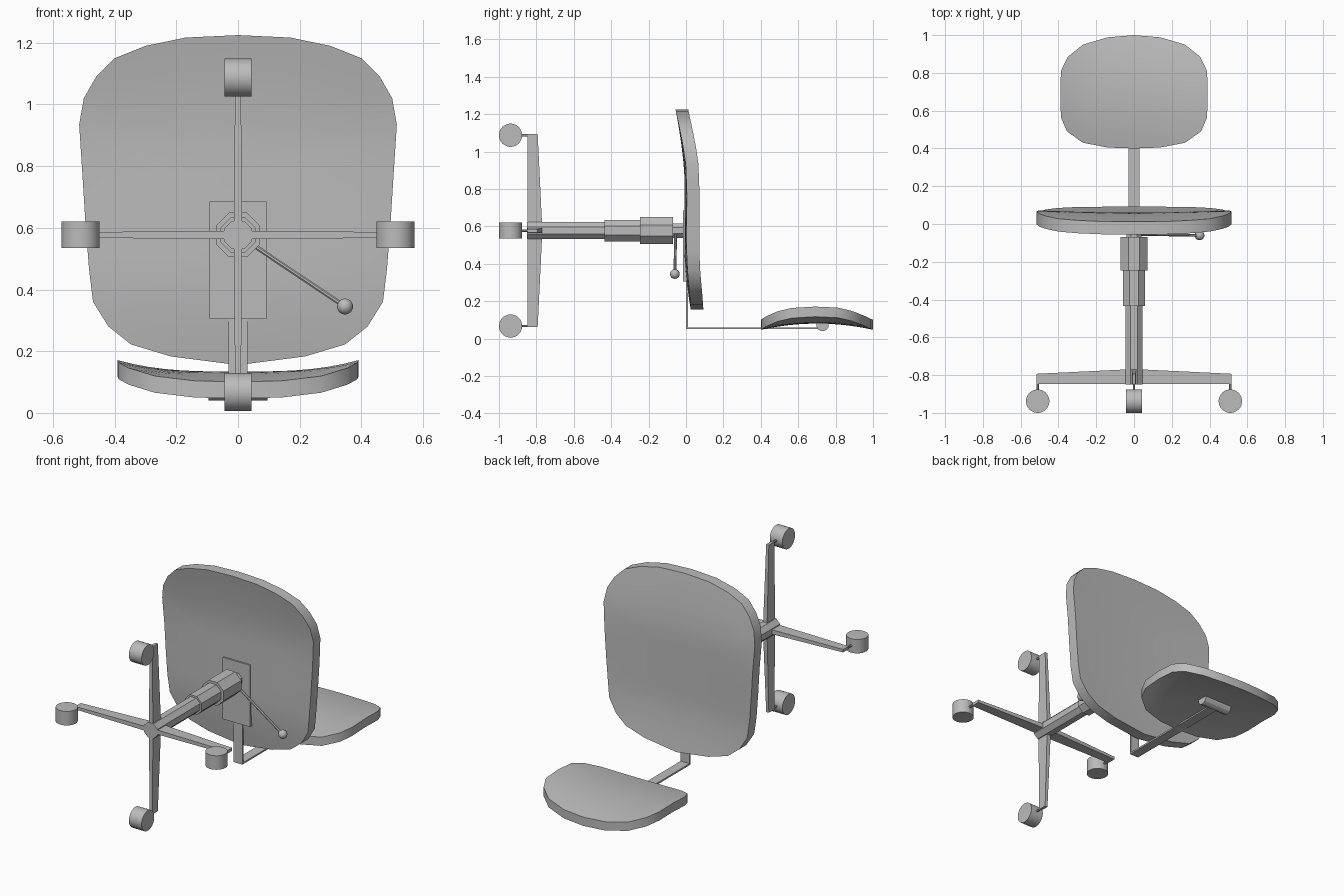
import bpy, bmesh, math
from mathutils import Vector, Matrix

old = bpy.data.objects.get("Cube")
if old:
    bpy.data.objects.remove(old)

GREY = (0.5, 0.5, 0.5, 1)
mat = bpy.data.materials.new("plain grey")
mat.use_nodes = True
mat.diffuse_color = GREY
mat.node_tree.nodes["Principled BSDF"].inputs["Base Color"].default_value = GREY

AXIS_Z = 0.577          # height of the column axis; the chair lies on its back
HUB = Vector((0, 0, AXIS_Z))


def finish(name, bm, smooth=False):
    bmesh.ops.recalc_face_normals(bm, faces=bm.faces)
    me = bpy.data.meshes.new(name)
    bm.to_mesh(me)
    bm.free()
    me.materials.append(mat)
    ob = bpy.data.objects.new(name, me)
    bpy.context.collection.objects.link(ob)
    if smooth:
        bpy.ops.object.select_all(action='DESELECT')
        ob.select_set(True)
        bpy.context.view_layer.objects.active = ob
        bpy.ops.object.shade_smooth_by_angle(angle=math.radians(35))
    return ob


def box(name, lo, hi):
    bm = bmesh.new()
    lo, hi = Vector(lo), Vector(hi)
    bmesh.ops.create_cube(bm, size=1, matrix=Matrix.Translation((lo + hi) / 2)
                          @ Matrix.Diagonal((*(hi - lo), 1)))
    return finish(name, bm)


def rod(name, a, b, radius, sides, smooth=False):
    a, b = Vector(a), Vector(b)
    turn = (b - a).to_track_quat('Z', 'Y').to_matrix().to_4x4()
    spin = Matrix.Rotation(math.pi / sides, 4, 'Z')
    bm = bmesh.new()
    bmesh.ops.create_cone(bm, cap_ends=True, segments=sides, radius1=radius, radius2=radius,
                          depth=(b - a).length,
                          matrix=Matrix.Translation((a + b) / 2) @ turn @ spin)
    return finish(name, bm, smooth)


def cushion(name, half, centre, surface, thickness):
    """Bent slab: rings shrink from a mirrored outline to its centre."""
    outline = half + [(-u, v) for u, v in half[-2:0:-1]]
    n, rings = len(outline), 8
    bm = bmesh.new()
    sheets = []
    for offset in (Vector(), Vector(thickness)):
        grid = []
        for r in range(1, rings + 1):
            s = r / rings
            grid.append([bm.verts.new(surface(u * s, centre + (v - centre) * s) + offset)
                         for u, v in outline])
        mid = bm.verts.new(surface(0, centre) + offset)
        for i in range(n):
            j = (i + 1) % n
            bm.faces.new((mid, grid[0][i], grid[0][j]))
            for a, b in zip(grid, grid[1:]):
                bm.faces.new((a[i], b[i], b[j], a[j]))
        sheets.append(grid[-1])
    low, top = sheets
    for i in range(n):
        j = (i + 1) % n
        bm.faces.new((low[i], low[j], top[j], top[i]))
    return finish(name, bm, True)


# Seat: waterfall front edge and raised rear edge
def seat_surface(x, z):
    front = max(0, (z - 0.85) / 0.375) ** 1.5
    rear = max(0, (0.45 - z) / 0.3) ** 1.5
    dish = 0.012 * ((x / 0.5) ** 2 - 1)
    return Vector((x, 0.004 - 0.06 * front + 0.034 * rear + dish * (1 - min(front, 1)), z))


seat_half = [(0, 1.225), (.17, 1.217), (.3, 1.19), (.4, 1.15), (.46, 1.09), (.5, 1.02),
             (.515, .935), (.505, .78), (.495, .62), (.483, .465), (.47, .36), (.42, .28),
             (.347, .222), (.217, .183), (0, .155)]
cushion("seat", seat_half, 0.66, seat_surface, (0, 0.068, 0))


# Backrest: bulges along its height, with sides wrapping forward
def back_surface(x, y):
    bulge = 0.033 * (1 - ((y - 0.7) / 0.3) ** 2)
    return Vector((x, y, 0.047 + bulge + 0.036 * abs(x / 0.387) ** 3))


back_half = [(0, 1), (.14, .988), (.27, .95), (.35, .886), (.387, .81), (.39, .69),
             (.387, .565), (.355, .49), (.27, .43), (.14, .405), (0, .4)]
cushion("backrest", back_half, 0.7, back_surface, (0, 0, 0.054))

# Mounting plate and bent back support
box("seat_plate", (-.092, -.017, .305), (.092, .02, .685))
box("support_upright", (-.03, 0, .05), (.03, .01, .34))
box("support_arm", (-.03, 0, .05), (.03, .74, .06))
rod("backrest_bracket", (-.095, .73, .073), (.095, .73, .073), .034, 12)

# Telescopic octagonal column: start, end, half width across flats
for part, y0, y1, half in (("neck", .01, -.08, .039), ("upper", -.07, -.245, .072),
                           ("middle", -.24, -.435, .057), ("lower", -.43, -.85, .046)):
    rod("column_" + part, (0, y0, AXIS_Z), (0, y1, AXIS_Z), half / math.cos(math.pi / 8), 8)

# Four tapered legs, each with a stem and a wheel
REACH = 0.51
for i, side in enumerate(("left", "upper", "right", "lower")):
    angle = i * math.pi / 2
    out = Vector((math.cos(angle), 0, math.sin(angle)))
    across = Vector((-out.z, 0, out.x))
    bm = bmesh.new()
    ends = []
    for dist, top, w in ((0, -.768, .014), (.516, -.793, .009)):
        ends.append([bm.verts.new(HUB + out * dist + across * s + Vector((0, y, 0)))
                     for s, y in ((-w, -.847), (w, -.847), (w, top), (-w, top))])
    a, b = ends
    bm.faces.new(a)
    bm.faces.new(b)
    for k in range(4):
        m = (k + 1) % 4
        bm.faces.new((a[k], a[m], b[m], b[k]))
    finish(side + "_leg", bm)
    tip = HUB + out * REACH
    rod(side + "_stem", tip + Vector((0, -.83, 0)), tip + Vector((0, -.92, 0)), .007, 8)
    hub = tip + Vector((0, -.938, 0))
    rod(side + "_wheel", hub - across * .043, hub + across * .043, .062, 28, True)

# Height lever with a ball knob
knob = Vector((.347, -.06, .345))
rod("lever", (.03, -.055, .557), knob, .008, 8)
bm = bmesh.new()
bmesh.ops.create_uvsphere(bm, u_segments=16, v_segments=10, radius=.026,
                          matrix=Matrix.Translation(knob))
finish("lever_knob", bm, True)
